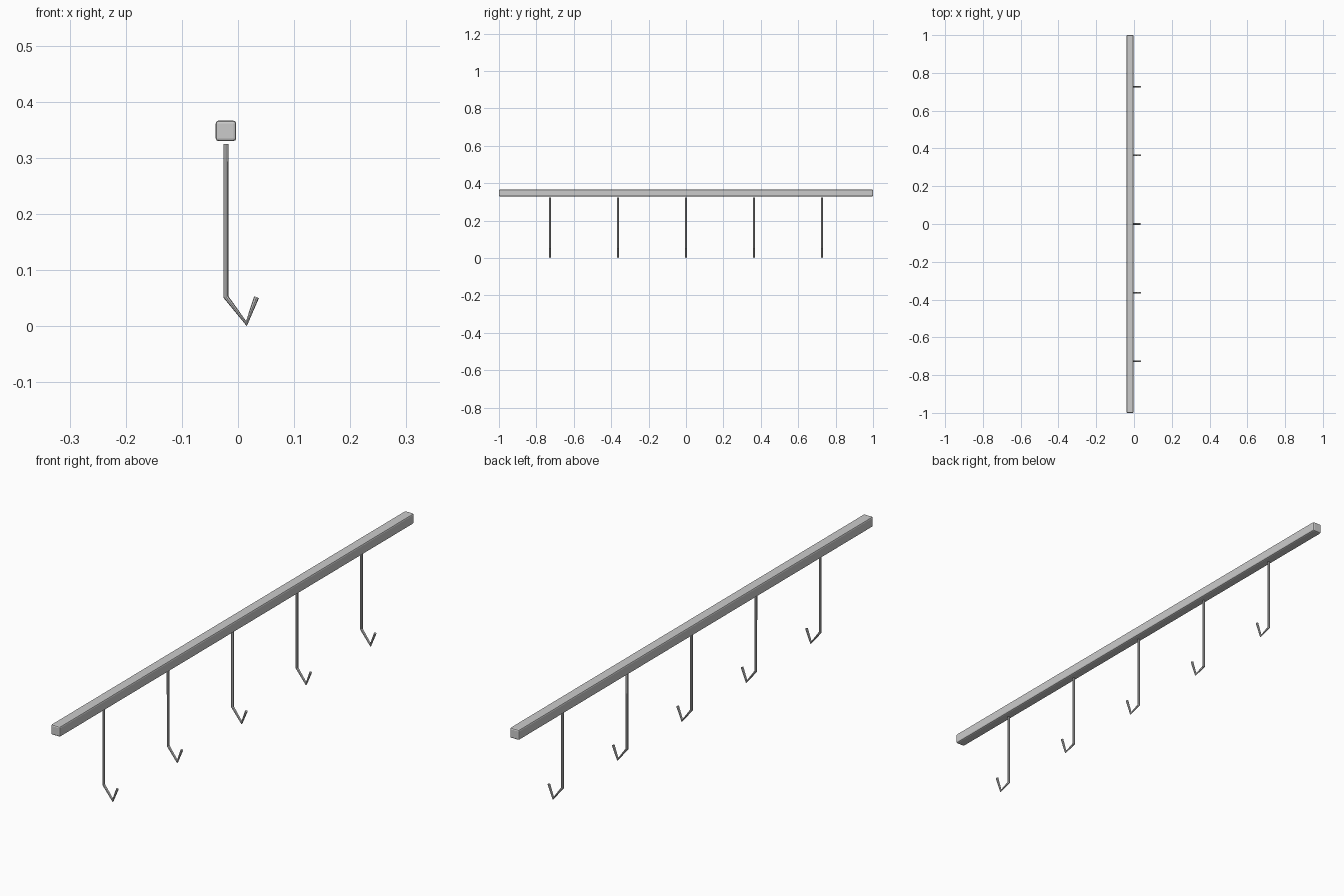
import bpy

if "Cube" in bpy.data.objects:
    bpy.data.objects.remove(bpy.data.objects["Cube"])

ROD_X = -0.0215

# Rail: long square bar with softened edges
bpy.ops.mesh.primitive_cube_add(size=1, location=(ROD_X, 0, 0.348))
rail = bpy.context.object
rail.name = "rail"
rail.scale = (0.0365, 2, 0.0365)
bpy.ops.object.transform_apply(location=False, rotation=False, scale=True)
bevel = rail.modifiers.new("soft_edges", 'BEVEL')
bevel.width = 0.005
bevel.segments = 2

# Hook: bent rod swept along a short path
path = [(ROD_X, 0, 0.325), (ROD_X, 0, 0.052), (0.015, 0, 0.0045), (0.033, 0, 0.0515)]
curve = bpy.data.curves.new("hook_path", 'CURVE')
curve.dimensions = '3D'
curve.bevel_depth = 0.0046
curve.bevel_resolution = 2
curve.use_fill_caps = True
spline = curve.splines.new('POLY')
spline.points.add(len(path) - 1)
for point, co in zip(spline.points, path):
    point.co = (*co, 1)
spline.use_smooth = False
source = bpy.data.objects.new("hook_path", curve)
bpy.context.collection.objects.link(source)
bpy.context.view_layer.update()
hook_mesh = bpy.data.meshes.new_from_object(
    source.evaluated_get(bpy.context.evaluated_depsgraph_get()))
hook_mesh.name = "hook"
bpy.data.objects.remove(source)

# Five evenly spaced hooks under the rail
for i in range(-2, 3):
    hook = bpy.data.objects.new(f"hook_{i + 3}", hook_mesh)
    hook.location.y = i * 4 / 11
    bpy.context.collection.objects.link(hook)
